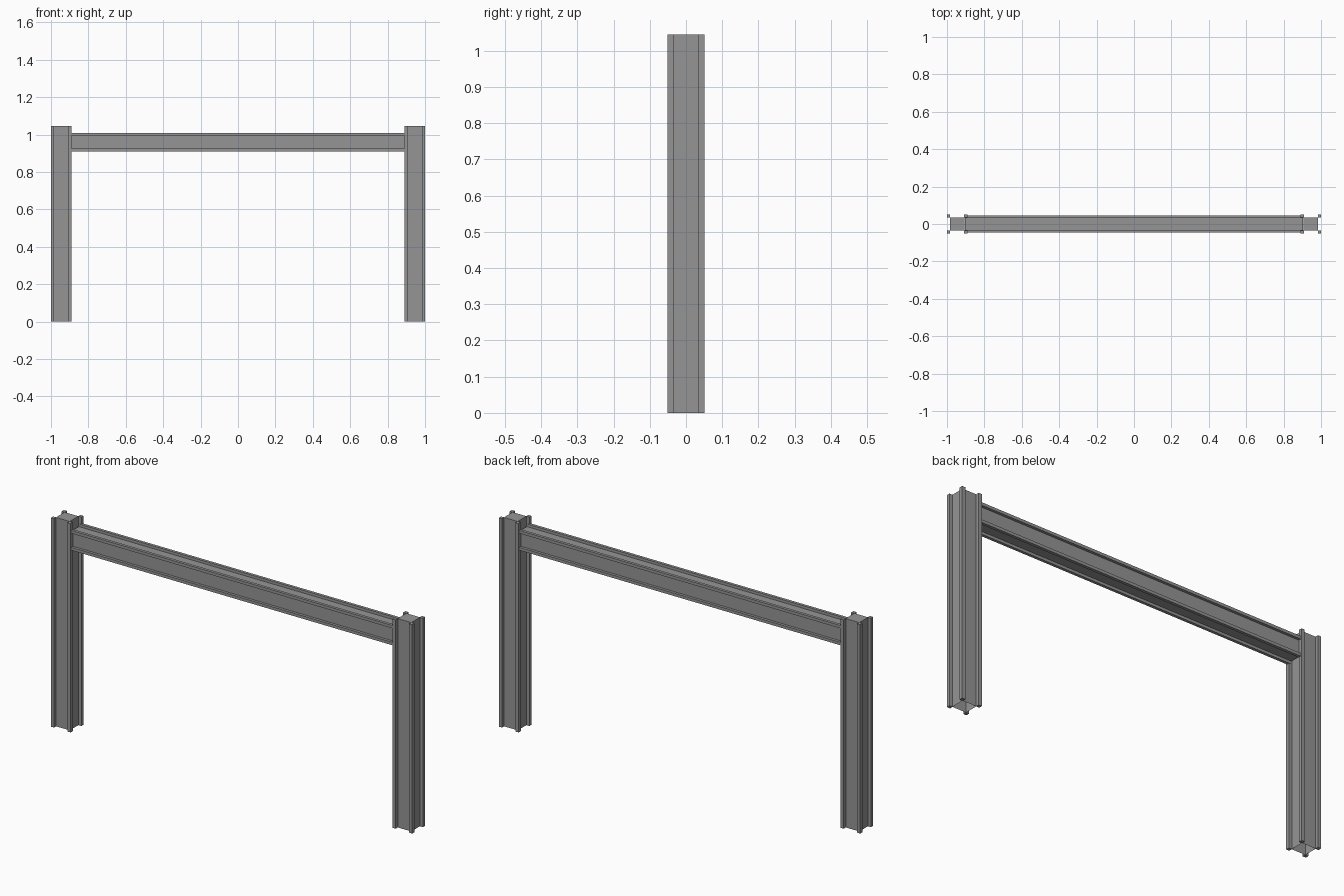
import bpy, bmesh
from math import pi
from mathutils import Matrix, Vector

if "Cube" in bpy.data.objects:
    bpy.data.objects.remove(bpy.data.objects["Cube"])

# Dark grey metal
metal = bpy.data.materials.new("dark_grey_metal")
metal.diffuse_color = (0.3, 0.3, 0.3, 1)
metal.use_nodes = True
metal.node_tree.nodes["Principled BSDF"].inputs["Base Color"].default_value = metal.diffuse_color


def add_box(bm, a0, a1, b0, b1, c0, c1):
    size = Vector((a1 - a0, b1 - b0, c1 - c0))
    mid = Vector((a0 + a1, b0 + b1, c0 + c1)) / 2
    return bmesh.ops.create_cube(
        bm, size=1, matrix=Matrix.Translation(mid) @ Matrix.Diagonal(size).to_4x4())["verts"]


def channel_bar(name, half_a, half_b, rib, length, matrix, open_end=False):
    """Square core with a rib along each long corner, leaving a channel on every side."""
    bm = bmesh.new()
    gap = rib - 0.001  # ribs just bite into the core's corners
    ca, cb = half_a - gap, half_b - gap
    add_box(bm, -ca, ca, -cb, cb, 0, length)
    if open_end:
        bm.normal_update()
        ends = [f for f in bm.faces if f.normal.z < -0.9]
        bmesh.ops.delete(bm, geom=ends, context='FACES_ONLY')
    for sa in (-1, 1):
        for sb in (-1, 1):
            a = sorted((sa * half_a, sa * (half_a - rib)))
            b = sorted((sb * half_b, sb * (half_b - rib)))
            add_box(bm, *a, *b, 0, length)
    mesh = bpy.data.meshes.new(name)
    bm.transform(matrix)
    bm.to_mesh(mesh)
    bm.free()
    mesh.materials.append(metal)
    obj = bpy.data.objects.new(name, mesh)
    bpy.context.collection.objects.link(obj)
    return obj


# Two upright posts, hollow at the foot
for side, name in ((-1, "left_post"), (1, "right_post")):
    channel_bar(name, 0.0545, 0.051, 0.0175, 1.045,
                Matrix.Translation((side * 0.9455, 0, 0)), open_end=True)

# Crossbeam, its ends tucked into the post channels
channel_bar("crossbeam", 0.0495, 0.046, 0.0145, 1.806,
            Matrix.Translation((-0.903, 0, 0.9595)) @ Matrix.Rotation(pi / 2, 4, 'Y'))
